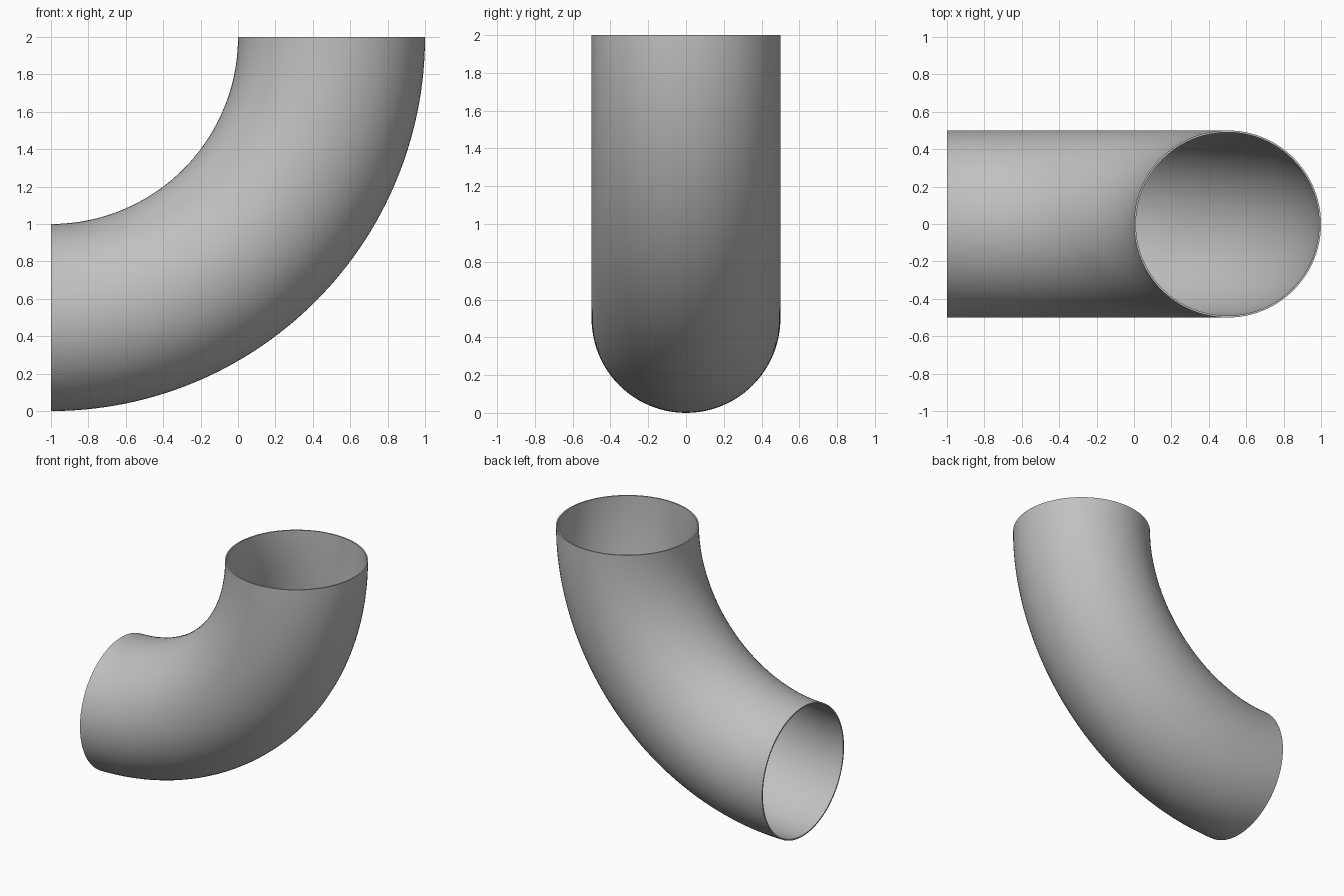
import bpy
import bmesh
from math import pi, sin, cos, radians

cube = bpy.data.objects.get("Cube")
if cube:
    bpy.data.objects.remove(cube, do_unlink=True)

BEND, OUTER, WALL = 1.5, 0.5, 0.01
STEPS, SIDES = 64, 96

grey = bpy.data.materials.new("pipe_grey")
grey.use_nodes = True
colour = (0.53, 0.53, 0.53, 1)
grey.diffuse_color = colour
grey.node_tree.nodes["Principled BSDF"].inputs["Base Color"].default_value = colour


def ring(bm, angle, radius):
    """Circle of the pipe at one angle of the bend."""
    verts = []
    for i in range(SIDES):
        t = 2 * pi * i / SIDES
        reach = BEND + radius * cos(t)
        verts.append(bm.verts.new((-1 + reach * cos(angle),
                                   radius * sin(t),
                                   2 + reach * sin(angle))))
    return verts


def bridge(bm, a, b):
    for i in range(SIDES):
        j = (i + 1) % SIDES
        bm.faces.new((a[i], a[j], b[j], b[i]))


# Quarter bend: outer skin one way, inner bore back, closed by the two rims
bm = bmesh.new()
angles = [-pi / 2 * (1 - k / STEPS) for k in range(STEPS + 1)]
rings = [ring(bm, a, OUTER) for a in angles]
rings += [ring(bm, a, OUTER - WALL) for a in reversed(angles)]
for k in range(len(rings)):
    bridge(bm, rings[k], rings[(k + 1) % len(rings)])
bmesh.ops.recalc_face_normals(bm, faces=bm.faces)

mesh = bpy.data.meshes.new("pipe_elbow")
bm.to_mesh(mesh)
bm.free()
mesh.materials.append(grey)
elbow = bpy.data.objects.new("pipe_elbow", mesh)
bpy.context.collection.objects.link(elbow)

# Smooth walls with crisp rims
bpy.ops.object.select_all(action='DESELECT')
elbow.select_set(True)
bpy.context.view_layer.objects.active = elbow
bpy.ops.object.shade_smooth_by_angle(angle=radians(30))
